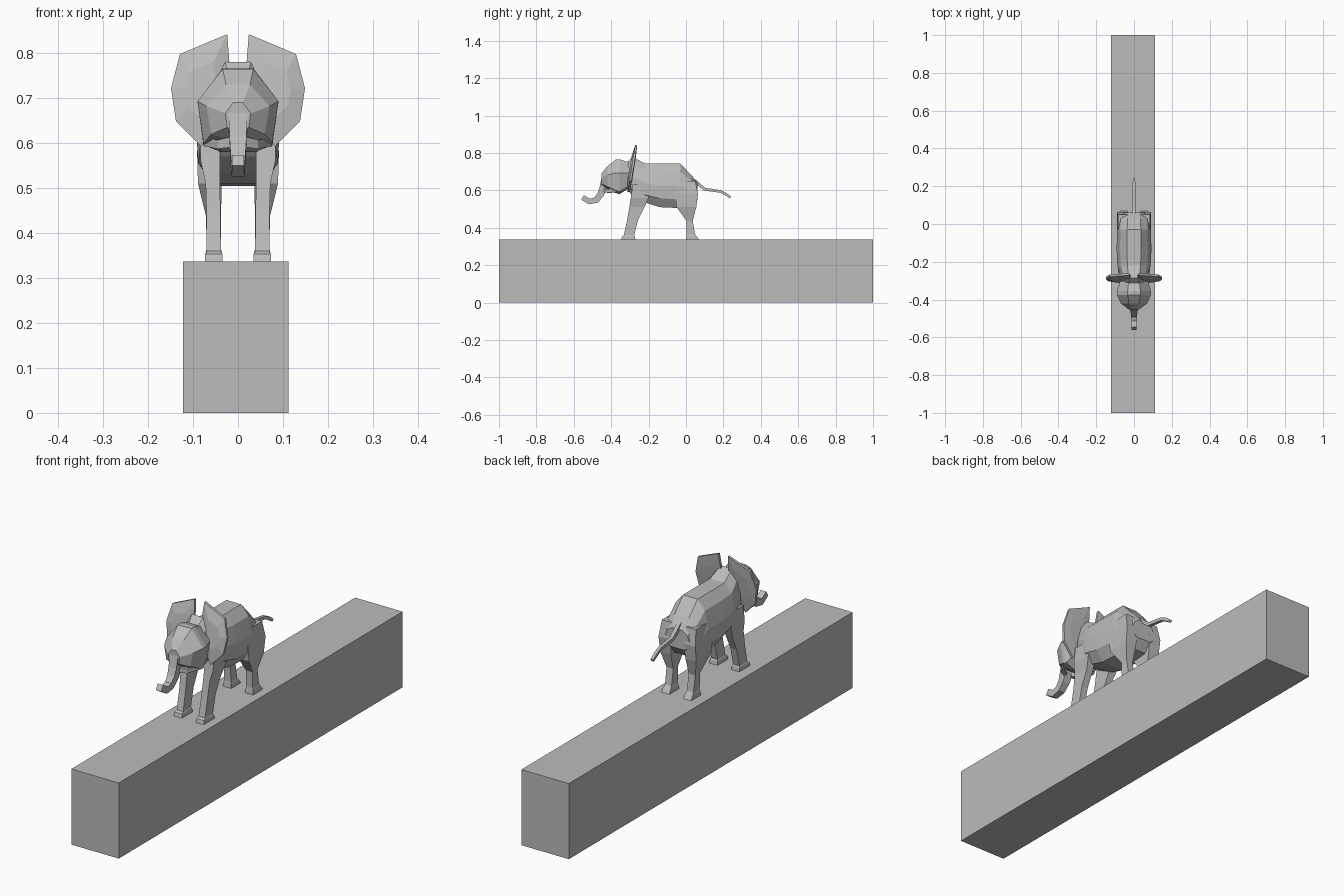
import bpy, bmesh
from mathutils import Vector

grey = bpy.data.materials.new("stone grey")
grey.diffuse_color = (0.5, 0.5, 0.5, 1)


def finish(name, bm):
    bmesh.ops.recalc_face_normals(bm, faces=bm.faces)
    mesh = bpy.data.meshes.new(name)
    bm.to_mesh(mesh)
    bm.free()
    mesh.materials.append(grey)
    obj = bpy.data.objects.new(name, mesh)
    bpy.context.collection.objects.link(obj)
    return obj


def loft(name, rings):
    """Skin a closed solid through rings of equal point count."""
    bm = bmesh.new()
    loops = [[bm.verts.new(p) for p in ring] for ring in rings]
    n = len(loops[0])
    for a, b in zip(loops, loops[1:]):
        for i in range(n):
            j = (i + 1) % n
            bm.faces.new((a[i], a[j], b[j], b[i]))
    bm.faces.new(loops[0])
    bm.faces.new(loops[-1])
    return finish(name, bm)


def section_loft(name, half, stations):
    """Loft along y; half is the right half outline in unit width and height."""
    outline = half + [(-x, z) for x, z in reversed(half)]
    loft(name, [[(x * w, y, lo + z * (hi - lo)) for x, z in outline]
                for y, lo, hi, w in stations])


def sweep(name, path, sides_x):
    """Square tube in the y-z plane; path holds (y, z, half thickness)."""
    rings = []
    for i, (y, z, r) in enumerate(path):
        a, b = path[max(i - 1, 0)], path[min(i + 1, len(path) - 1)]
        t = Vector((0, b[0] - a[0], b[1] - a[1])).normalized()
        n = Vector((0, -t.z, t.y)) * r
        c, s = Vector((0, y, z)), Vector((r * sides_x, 0, 0))
        rings.append([c + s + n, c - s + n, c - s - n, c + s - n])
    loft(name, rings)


# Beam
loft("beam", [[(-0.122, y, 0), (0.112, y, 0), (0.112, y, 0.337), (-0.122, y, 0.337)]
              for y in (-1, 1)])

# Body, from neck to rump
section_loft("body", [(0.4, 1), (0.8, 0.82), (1, 0.5), (0.97, 0.2), (0.6, 0)], [
    (-0.32, 0.61, 0.745, 0.055), (-0.285, 0.57, 0.78, 0.07), (-0.22, 0.535, 0.743, 0.088),
    (-0.14, 0.51, 0.743, 0.092), (-0.03, 0.505, 0.743, 0.09),
    (0.03, 0.51, 0.68, 0.087), (0.062, 0.55, 0.636, 0.06)])

# Head
section_loft("head", [(0.38, 1), (1, 0.6), (0.85, 0.08), (0.4, 0)], [
    (-0.29, 0.62, 0.745, 0.07), (-0.355, 0.58, 0.766, 0.09), (-0.375, 0.585, 0.765, 0.09),
    (-0.42, 0.61, 0.73, 0.07), (-0.452, 0.63, 0.69, 0.028)])

# Trunk and tail
sweep("trunk", [(-0.43, 0.665, 0.022), (-0.443, 0.61, 0.02), (-0.458, 0.575, 0.018),
                (-0.483, 0.547, 0.016), (-0.517, 0.54, 0.015), (-0.553, 0.562, 0.014)], 0.95)
sweep("tail", [(0.04, 0.655, 0.009), (0.1, 0.606, 0.008), (0.185, 0.594, 0.007),
               (0.212, 0.58, 0.007), (0.238, 0.562, 0.006)], 1)

# Leg sections: z, y front, y back, x inner, x outer
front_leg = [(0.335, -0.347, -0.27, 0.034, 0.074), (0.353, -0.342, -0.273, 0.035, 0.073),
             (0.36, -0.332, -0.277, 0.038, 0.07), (0.44, -0.315, -0.257, 0.039, 0.07),
             (0.51, -0.303, -0.222, 0.04, 0.072), (0.56, -0.295, -0.2, 0.04, 0.083),
             (0.63, -0.285, -0.2, 0.04, 0.084)]
back_leg = [(0.335, 0.0, 0.07, 0.034, 0.074), (0.353, 0.002, 0.058, 0.035, 0.073),
            (0.365, 0.004, 0.048, 0.038, 0.07), (0.437, 0.002, 0.036, 0.038, 0.071),
            (0.51, -0.05, 0.055, 0.036, 0.089), (0.58, -0.06, 0.064, 0.032, 0.091),
            (0.65, -0.04, 0.05, 0.03, 0.084)]

# Ear outline in x, z
ear = [(0.024, 0.842), (0.129, 0.798), (0.149, 0.722), (0.138, 0.649),
       (0.082, 0.592), (0.045, 0.65), (0.018, 0.765)]


def ear_ring(side, scale, offset):
    cx, cz = 0.085, 0.72
    pts = [(cx + (x - cx) * scale, cz + (z - cz) * scale) for x, z in ear]
    return [(side * x, -0.308 + (z - 0.59) * 0.16 + offset, z) for x, z in pts]


for side, label in ((-1, "left"), (1, "right")):
    for name, leg in (("front_leg", front_leg), ("back_leg", back_leg)):
        loft(f"{label}_{name}", [[(side * a, y0, z), (side * b, y0, z),
                                  (side * b, y1, z), (side * a, y1, z)]
                                 for z, y0, y1, a, b in leg])
    # Ear slab with a slightly raised middle
    loft(f"{label}_ear", [ear_ring(side, 0.5, -0.014), ear_ring(side, 1, -0.004),
                          ear_ring(side, 1, 0.007), ear_ring(side, 0.5, 0.01)])
    # Lip running from trunk to cheek
    loft(f"{label}_lip", [[(side * x, y - 0.008, z + r), (side * x, y + 0.012, z + r),
                           (side * x, y + 0.012, z - r), (side * x, y - 0.008, z - r)]
                          for x, y, z, r in ((0.012, -0.435, 0.603, 0.012),
                                             (0.045, -0.415, 0.597, 0.01),
                                             (0.076, -0.36, 0.603, 0.01))])
